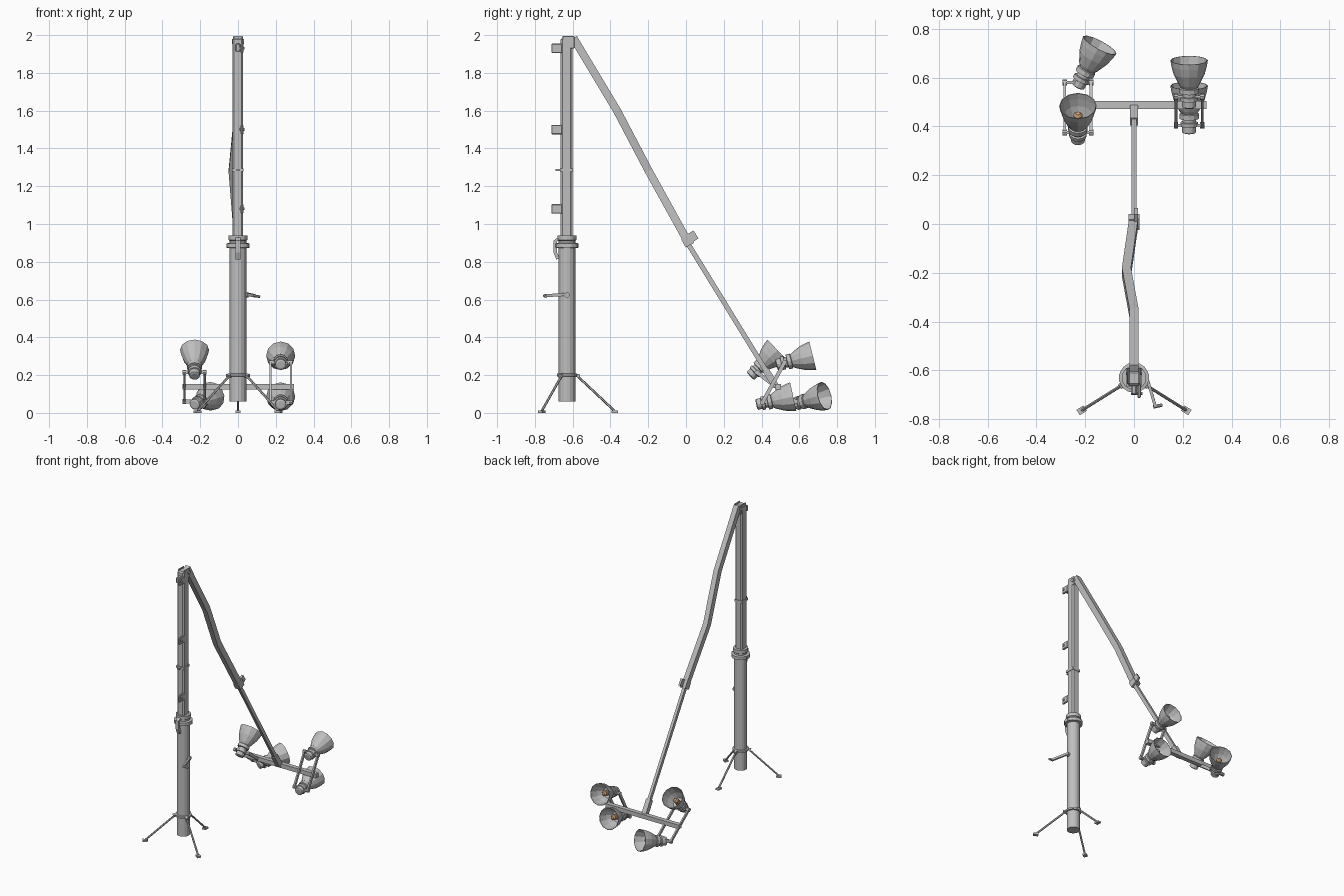
import bpy, bmesh, math
from mathutils import Vector

if "Cube" in bpy.data.objects:
    bpy.data.objects.remove(bpy.data.objects["Cube"], do_unlink=True)


def material(name, colour):
    m = bpy.data.materials.new(name)
    m.use_nodes = True
    m.diffuse_color = (*colour, 1)
    m.node_tree.nodes["Principled BSDF"].inputs["Base Color"].default_value = (*colour, 1)
    return m


STEEL = material("grey steel", (0.52, 0.52, 0.52))
AMBER = material("amber bulb", (0.6, 0.36, 0.19))


def finish(name, bm, mat):
    bmesh.ops.recalc_face_normals(bm, faces=bm.faces[:])
    mesh = bpy.data.meshes.new(name)
    bm.to_mesh(mesh)
    bm.free()
    mesh.materials.append(mat)
    ob = bpy.data.objects.new(name, mesh)
    bpy.context.scene.collection.objects.link(ob)
    return ob


def skin(bm, rings):
    """Join successive rings with quads and close both ends."""
    for a, b in zip(rings, rings[1:]):
        n = len(a)
        for i in range(n):
            bm.faces.new((a[i], a[(i + 1) % n], b[(i + 1) % n], b[i]))
    bm.faces.new(rings[0])
    bm.faces.new(rings[-1])


def sweep(name, points, w, h=None, sides=4, mat=STEEL):
    """Run a w by h section along points; w is measured nearest to world x."""
    h = h or w
    pts = [Vector(p) for p in points]
    ref = Vector((1, 0, 0))
    if abs((pts[-1] - pts[0]).normalized().x) > 0.9:
        ref = Vector((0, 1, 0))
    k = math.sqrt(0.5) if sides == 4 else 0.5
    bm = bmesh.new()
    rings = []
    for i, p in enumerate(pts):
        t = (pts[min(i + 1, len(pts) - 1)] - pts[max(i - 1, 0)]).normalized()
        u = (ref - t * ref.dot(t)).normalized()
        v = t.cross(u)
        angles = [2 * math.pi * (j + 0.5) / sides for j in range(sides)]
        rings.append([bm.verts.new(p + u * w * k * math.cos(a) + v * h * k * math.sin(a))
                      for a in angles])
    skin(bm, rings)
    return finish(name, bm, mat)


def lathe(name, profile, origin, direction, sides=12, mat=STEEL):
    """Turn (radius, distance) pairs about an axis."""
    rot = Vector(direction).to_track_quat('Z', 'Y')
    bm = bmesh.new()
    rings = []
    for r, d in profile:
        rings.append([bm.verts.new(Vector(origin) + rot @ Vector(
            (r * math.cos(2 * math.pi * i / sides), r * math.sin(2 * math.pi * i / sides), d)))
            for i in range(sides)])
    skin(bm, rings)
    return finish(name, bm, mat)


def box(name, lo, hi, bevel=0):
    lo, hi = Vector(lo), Vector(hi)
    bm = bmesh.new()
    bmesh.ops.create_cube(bm, size=1)
    for v in bm.verts:
        v.co = (lo + hi) / 2 + v.co * (hi - lo)
    ob = finish(name, bm, STEEL)
    if bevel:
        m = ob.modifiers.new("bevel", 'BEVEL')
        m.width, m.segments = bevel, 1
    return ob


# Mast: round lower tube, collars and square upper section
MY = -0.63
lathe("lower_mast", [(0.044, 0.06), (0.044, 0.91), (0.05, 0.915), (0.05, 0.94), (0.03, 0.94)],
      (0, MY, 0), (0, 0, 1), 16)
lathe("mast_collar", [(0.044, 0.872), (0.062, 0.875), (0.062, 0.897), (0.044, 0.9)],
      (0, MY, 0), (0, 0, 1), 16)
lathe("leg_collar", [(0.044, 0.192), (0.054, 0.194), (0.054, 0.207), (0.044, 0.209)],
      (0, MY, 0), (0, 0, 1), 16)
box("upper_mast", (-0.029, -0.664, 0.92), (0.027, -0.602, 1.985), 0.009)
box("mast_band", (-0.032, -0.668, 1.278), (0.03, -0.599, 1.295))
box("band_knob", (-0.008, -0.692, 1.281), (0.008, -0.66, 1.292))
sweep("collar_latch", [(0, -0.675, 0.92), (0, -0.692, 0.91), (0, -0.692, 0.85),
                       (0, -0.678, 0.815)], 0.024, 0.018)
for s in (-1, 1):
    box("collar_lug", (s * 0.05 - 0.012, MY - 0.015, 0.874), (s * 0.05 + 0.012, MY + 0.015, 0.898))
for z in (1.93, 1.5, 1.08):
    box("mast_tab", (0.014, -0.713, z - 0.025), (0.029, -0.655, z + 0.025), 0.004)
    lathe("tab_pin", [(0.007, 0), (0.007, 0.026)], (0.009, -0.695, z), (1, 0, 0), 8)
box("top_latch", (-0.012, -0.7, 1.912), (0.012, -0.655, 1.955), 0.005)

# Top hinge
for x in (-0.027, 0.019):
    box("hinge_cheek", (x, -0.655, 1.93), (x + 0.008, -0.59, 1.995), 0.003)
lathe("hinge_pin", [(0.014, 0), (0.014, 0.066)], (-0.033, -0.605, 1.965), (1, 0, 0), 10)

# Crank handle
sweep("crank_hub", [(0.035, -0.63, 0.625), (0.056, -0.63, 0.625)], 0.03, sides=8)
sweep("crank_arm", [(0.05, -0.62, 0.628), (0.088, -0.75, 0.62)], 0.012, 0.016)
sweep("crank_grip", [(0.08, -0.75, 0.621), (0.116, -0.742, 0.615)], 0.015, sides=8)

# Three splayed legs
for angle in (90, 212, 328):
    d = Vector((math.cos(math.radians(angle)), math.sin(math.radians(angle)), 0))
    c = Vector((0, MY, 0))
    foot = c + d * 0.25
    sweep("leg", [c + d * 0.05 + Vector((0, 0, 0.2)), foot + Vector((0, 0, 0.012))], 0.013, sides=6)
    sweep("leg_hinge", [c + d * 0.045 + Vector((0, 0, 0.2)), c + d * 0.068 + Vector((0, 0, 0.194))], 0.018)
    sweep("foot", [foot - d * 0.014 + Vector((0, 0, 0.006)), foot + d * 0.02 + Vector((0, 0, 0.006))],
          0.026, 0.012)

# Bent folding arm with its thinner extension pole
sweep("folding_arm", [(0, -0.596, 1.985), (0, -0.365, 1.6), (-0.031, -0.197, 1.28),
                      (0, 0.016, 0.895)], 0.037, 0.042)
sweep("arm_sleeve", [(0, -0.003, 0.93), (0, 0.02, 0.888)], 0.045, 0.05)
sweep("arm_tab", [(0.008, 0.006, 0.915), (0.008, 0.053, 0.945)], 0.015, 0.05)
sweep("extension_pole", [(0, 0.005, 0.905), (0, 0.475, 0.14)], 0.02, 0.026)
sweep("pole_socket", [(0, 0.42, 0.23), (0, 0.475, 0.14)], 0.034, 0.036)

# Crossbar carrying the lamps
box("crossbar", (-0.295, 0.472, 0.124), (0.297, 0.504, 0.154))


def frame(cx, near, far):
    """Rectangular lamp bracket between two (y, z) pivots."""
    corners = [(cx + s * 0.054, *p) for s in (-1, 1) for p in (near, far)]
    for a, b in ((0, 1), (2, 3), (0, 2), (1, 3)):
        sweep("lamp_bracket", [corners[a], corners[b]], 0.011, 0.02)
    for x, y, z in corners:
        lathe("pivot_bolt", [(0.013, -0.009), (0.013, 0.009)], (x, y, z), (1, 0, 0), 8)


frame(0.226, (0.405, 0.055), (0.522, 0.268))
frame(-0.23, (0.375, 0.215), (0.58, 0.06))

# Lamps: stepped housing, open reflector and bulb
SHELL = [(0.02, 0), (0.029, 0.004), (0.029, 0.028), (0.036, 0.03), (0.036, 0.046), (0.028, 0.048),
         (0.028, 0.06), (0.04, 0.062), (0.04, 0.082), (0.034, 0.085), (0.043, 0.098),
         (0.064, 0.142), (0.073, 0.176), (0.077, 0.2), (0.074, 0.2), (0.069, 0.174),
         (0.06, 0.142), (0.038, 0.1), (0.018, 0.094)]
BULB = [(0.014, 0.09), (0.019, 0.11), (0.019, 0.148), (0.01, 0.158)]
for tail, aim in (((-0.23, 0.34, 0.194), (0, 0.72, 0.69)),
                  ((0.226, 0.477, 0.255), (0, 0.97, 0.24)),
                  ((0.226, 0.372, 0.044), (0, 0.97, 0.21)),
                  ((-0.232, 0.562, 0.044), (0.46, 0.86, 0.23))):
    lathe("lamp_shell", SHELL, tail, aim, 12)
    lathe("lamp_bulb", BULB, tail, aim, 8, AMBER)
